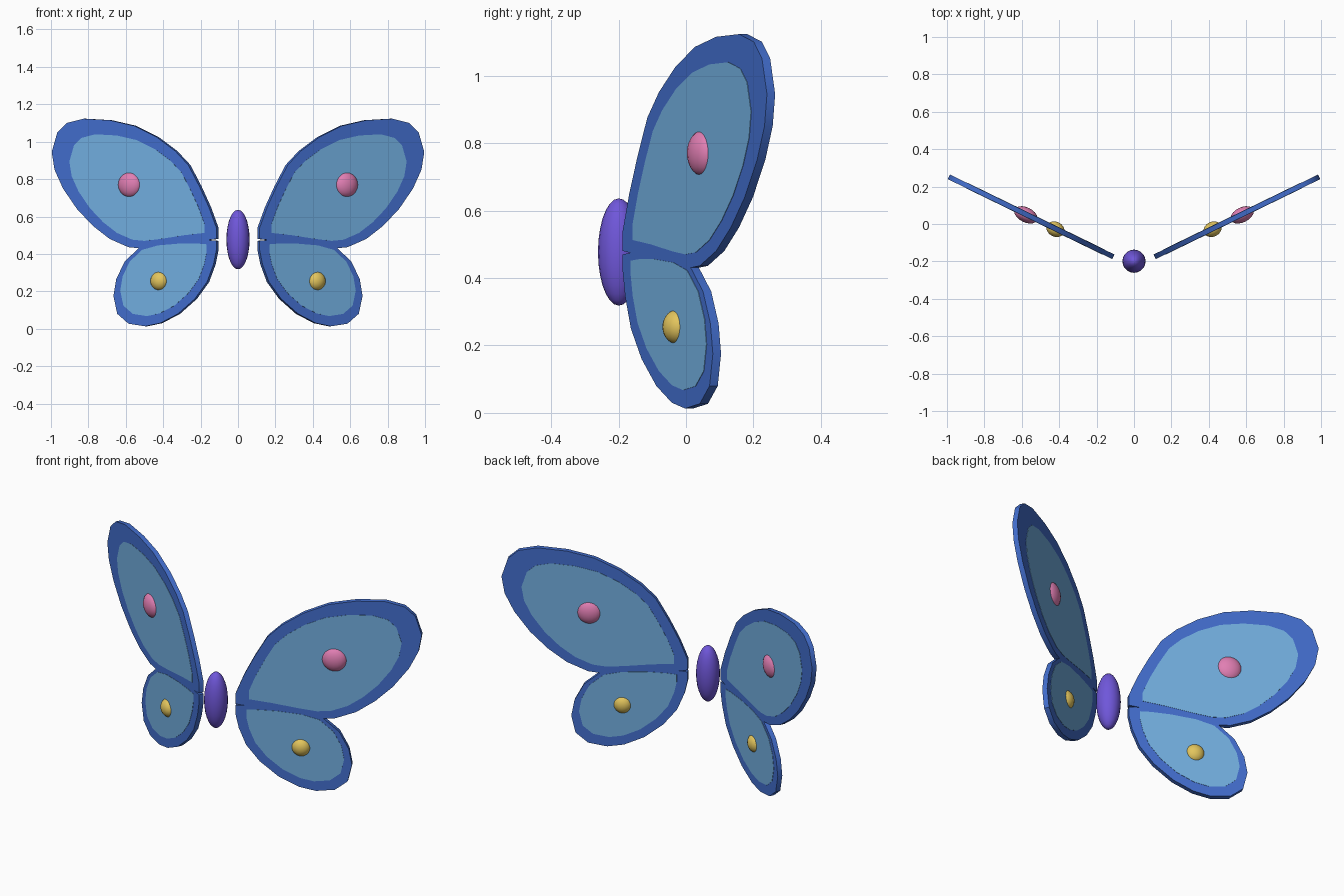
import bpy, bmesh
from math import atan, cos, radians

old = bpy.data.objects.get("Cube")
if old:
    bpy.data.objects.remove(old)

SWEEP = atan(0.486)      # backward sweep of each wing pair
HINGE_Y = -0.229         # where both wing planes meet


def material(name, rgb):
    mat = bpy.data.materials.new(name)
    mat.use_nodes = True
    colour = (*rgb, 1)
    mat.diffuse_color = colour
    mat.node_tree.nodes["Principled BSDF"].inputs["Base Color"].default_value = colour
    return mat


rim_blue = material("rim blue", (0.055, 0.155, 0.61))
panel_blue = material("panel blue", (0.17, 0.43, 0.75))
body_violet = material("body violet", (0.16, 0.095, 0.70))
spot_pink = material("spot pink", (0.75, 0.21, 0.45))
spot_yellow = material("spot yellow", (0.77, 0.56, 0.11))


def finish(bm, name, mat, location, turn):
    bmesh.ops.recalc_face_normals(bm, faces=bm.faces)
    mesh = bpy.data.meshes.new(name)
    bm.to_mesh(mesh)
    bm.free()
    mesh.materials.append(mat)
    obj = bpy.data.objects.new(name, mesh)
    bpy.context.collection.objects.link(obj)
    obj.location = location
    obj.rotation_euler.z = turn
    bpy.ops.object.select_all(action="DESELECT")
    obj.select_set(True)
    bpy.context.view_layer.objects.active = obj
    bpy.ops.object.shade_smooth_by_angle(angle=radians(35))
    return obj


def slab(name, outline, half, mat, side):
    """Flat plate from a front outline, swung back around the hinge."""
    bm = bmesh.new()
    front = bm.faces.new([bm.verts.new((side * x / cos(SWEEP), -half, z))
                          for x, z in outline])
    grown = bmesh.ops.extrude_face_region(bm, geom=[front], use_keep_orig=True)["geom"]
    moved = [v for v in grown if isinstance(v, bmesh.types.BMVert)]
    bmesh.ops.translate(bm, verts=moved, vec=(0, 2 * half, 0))
    return finish(bm, name, mat, (0, HINGE_Y, 0), side * SWEEP)


def ellipsoid(name, radii, mat, location, turn=0):
    bm = bmesh.new()
    bmesh.ops.create_uvsphere(bm, u_segments=20, v_segments=14, radius=1)
    bmesh.ops.scale(bm, verts=bm.verts, vec=radii)
    return finish(bm, name, mat, location, turn)


def shrink(outline, factor, cx, cz):
    return [(cx + (x - cx) * factor, cz + (z - cz) * factor) for x, z in outline]


# Wing outlines, seen from the front
upper = [(.11, .48), (.11, .54), (.15, .65), (.2, .76), (.26, .875), (.33, .95),
         (.43, 1.025), (.55, 1.085), (.68, 1.115), (.82, 1.123), (.91, 1.1),
         (.96, 1.05), (.99, .945), (.975, .85), (.93, .75), (.855, .64),
         (.77, .55), (.68, .48), (.58, .436), (.5, .428), (.4, .44), (.24, .465)]
lower = [(.11, .47), (.11, .42), (.125, .345), (.16, .25), (.225, .16), (.315, .08),
         (.41, .03), (.49, .013), (.58, .027), (.64, .08), (.66, .175), (.645, .265),
         (.6, .36), (.52, .435), (.42, .463), (.28, .475), (.17, .475)]

# Each wing: outline, panel scale and centre, spot place, radius and colour
wings = {
    "upper": (upper, (0.82, 0.463, 0.66), (0.578, 0.77), 0.067, spot_pink),
    "lower": (lower, (0.84, 0.43, 0.354), (0.42, 0.255), 0.05, spot_yellow),
}

for side, label in ((1, "left"), (-1, "right")):
    for level, (outline, inset, (sx, sz), radius, colour) in wings.items():
        name = f"{label}_{level}_wing"
        slab(name, outline, 0.0135, rim_blue, side)
        slab(name + "_panel", shrink(outline, *inset), 0.015, panel_blue, side)
        # Flattened bead set through the wing, showing on both faces
        ellipsoid(name + "_spot", (radius, 0.04, radius), colour,
                  (side * sx, HINGE_Y + sx * 0.486 - 0.003, sz), side * SWEEP)

# Body
ellipsoid("body", (0.062, 0.062, 0.159), body_violet, (0, -0.199, 0.477))
